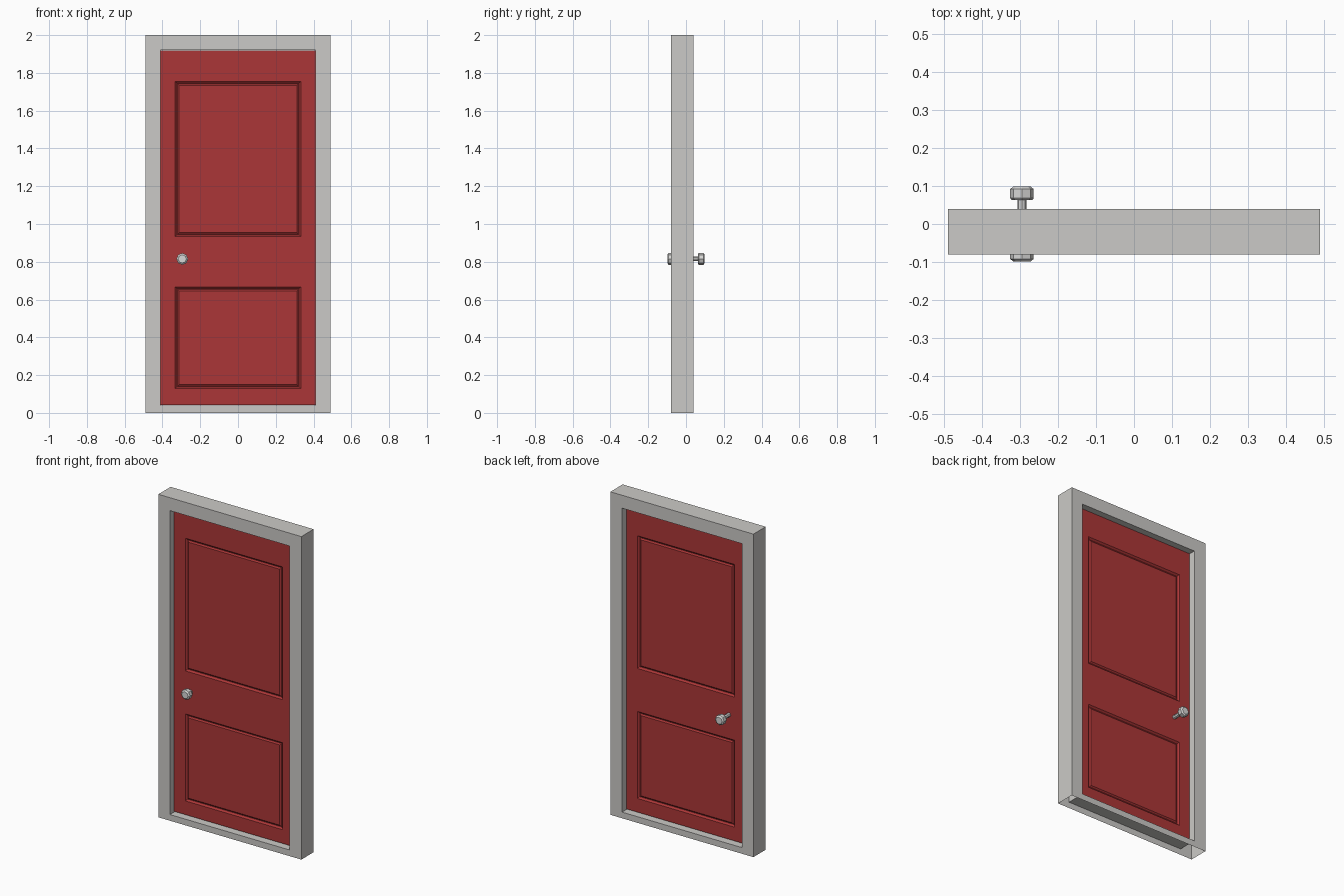
import bpy, bmesh, math

if "Cube" in bpy.data.objects:
    bpy.data.objects.remove(bpy.data.objects["Cube"])


def material(name, rgb):
    m = bpy.data.materials.new(name)
    m.diffuse_color = (*rgb, 1.0)
    m.use_nodes = True
    m.node_tree.nodes["Principled BSDF"].inputs["Base Color"].default_value = m.diffuse_color
    return m


GREY = material("frame grey", (0.60, 0.59, 0.57))
RED = material("door red", (0.41, 0.037, 0.038))
METAL = material("knob metal", (0.68, 0.68, 0.67))


def finish(name, bm, mat, recalc=True):
    if recalc:
        bmesh.ops.recalc_face_normals(bm, faces=bm.faces)
    me = bpy.data.meshes.new(name)
    bm.to_mesh(me)
    bm.free()
    me.materials.append(mat)
    ob = bpy.data.objects.new(name, me)
    bpy.context.collection.objects.link(ob)
    return ob


# Frame: hollow shell around the opening, open underneath
OX, OPEN_LOW, OPEN_TOP = 0.41, 0.038, 1.92


def rect(bm, hx, z0, z1, y):
    return [bm.verts.new(p) for p in
            ((-hx, y, z0), (hx, y, z0), (hx, y, z1), (-hx, y, z1))]


bm = bmesh.new()
of, inf = rect(bm, 0.49, 0, 2, -0.08), rect(bm, OX, OPEN_LOW, OPEN_TOP, -0.08)
ob_, inb = rect(bm, 0.49, 0, 2, 0.04), rect(bm, OX, OPEN_LOW, OPEN_TOP, 0.04)
for i in range(4):
    j = (i + 1) % 4
    bm.faces.new((of[i], of[j], inf[j], inf[i]))
    bm.faces.new((ob_[j], ob_[i], inb[i], inb[j]))
    bm.faces.new((inf[i], inf[j], inb[j], inb[i]))
    if i:  # the underside stays open
        bm.faces.new((of[j], of[i], ob_[i], ob_[j]))
finish("door_frame", bm, GREY, recalc=False)

# Door leaf: slab with two moulded panels on each side
xs = [-0.409, -0.333, 0.333, 0.409]
zs = [0.043, 0.128, 0.667, 0.933, 1.755, 1.919]
bm = bmesh.new()
panels = []
sides = []
for y in (-0.04, 0.0):
    g = [[bm.verts.new((x, y, z)) for x in xs] for z in zs]
    sides.append(g)
    for r in range(5):
        for c in range(3):
            q = [g[r][c], g[r][c + 1], g[r + 1][c + 1], g[r + 1][c]]
            f = bm.faces.new(q if y < 0 else q[::-1])
            if c == 1 and r in (1, 3):
                panels.append(f)


def border(g):
    return g[0] + [row[-1] for row in g[1:]] + g[-1][-2::-1] + \
        [row[0] for row in g[-2:0:-1]]


a, b = border(sides[0]), border(sides[1])
for i in range(len(a)):
    j = (i + 1) % len(a)
    bm.faces.new((a[j], a[i], b[i], b[j]))
bm.normal_update()
# moulding: slope in, groove floor, slope back out to the panel
for width, depth in ((0.014, -0.010), (0.004, 0.0), (0.012, 0.007)):
    bmesh.ops.inset_individual(bm, faces=panels, thickness=width, depth=depth)
    bm.normal_update()
finish("door_leaf", bm, RED, recalc=False)

# Knobs: eight-sided turned shapes, one on each side
PROFILE = [(0.012, 0.063), (0.027, 0.063), (0.031, 0.068),
           (0.031, 0.092), (0.022, 0.099)]
N = 8


def knob(name, sign, start):
    bm = bmesh.new()
    rings = []
    for r, y in [(0.012, start)] + PROFILE:
        rings.append([bm.verts.new((
            -0.295 + r * math.cos(math.tau * k / N), sign * y,
            0.815 + r * math.sin(math.tau * k / N))) for k in range(N)])
    for p, q in zip(rings, rings[1:]):
        for k in range(N):
            m = (k + 1) % N
            bm.faces.new((p[k], p[m], q[m], q[k]))
    bm.faces.new(rings[0])
    bm.faces.new(rings[-1])
    finish(name, bm, METAL)


knob("front_knob", -1, 0.038)
knob("back_knob", 1, -0.002)
